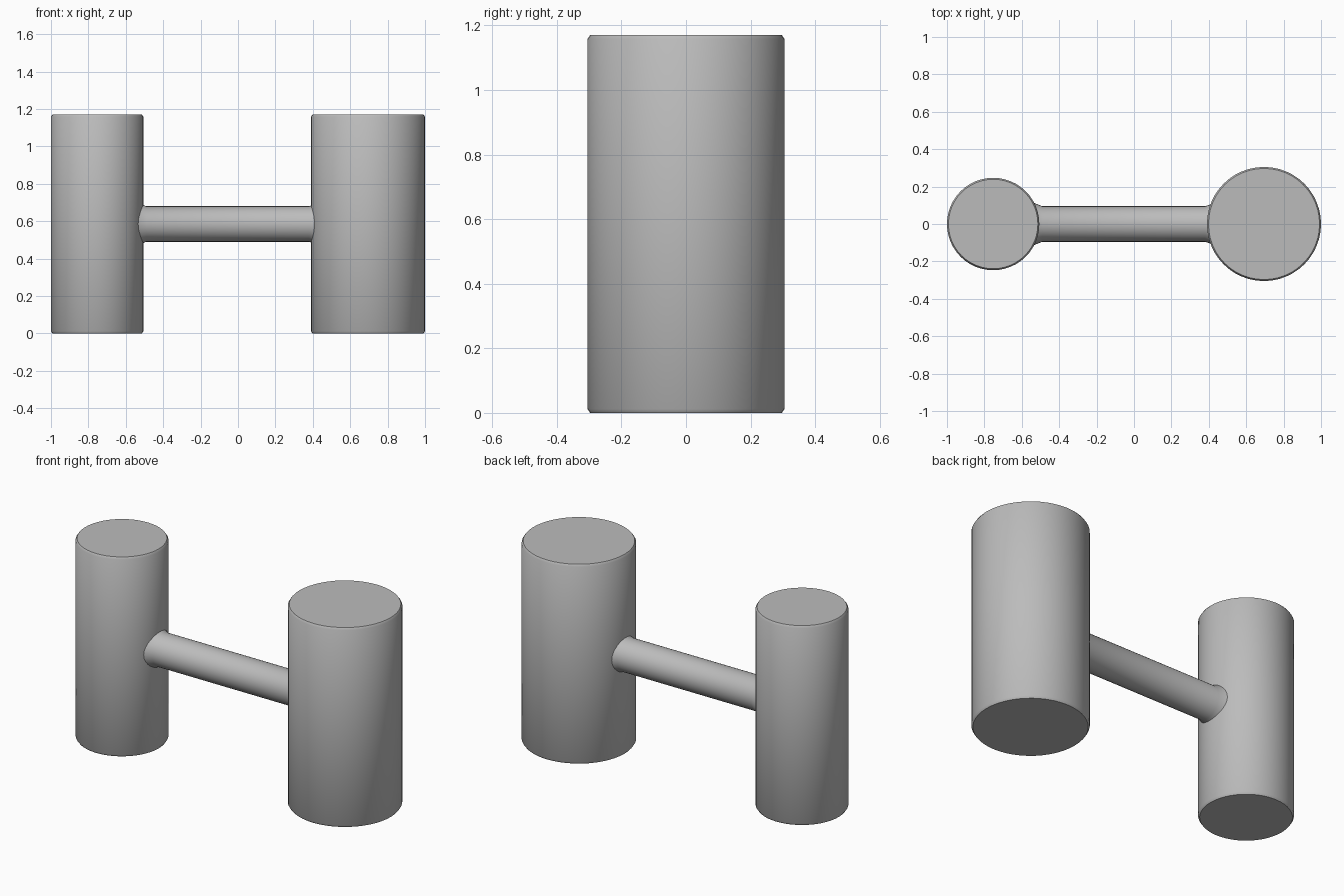
import bpy
import bmesh
from math import cos, sin, tau
from mathutils import Matrix

cube = bpy.data.objects.get("Cube")
if cube:
    bpy.data.objects.remove(cube, do_unlink=True)

GREY = (0.5, 0.5, 0.5, 1)
grey = bpy.data.materials.new("plain grey")
grey.use_nodes = True
grey.diffuse_color = GREY
grey.node_tree.nodes["Principled BSDF"].inputs["Base Color"].default_value = GREY


def lathe(name, profile, sides, matrix):
    """Turn (radius, height) points about the z axis and cap both ends."""
    bm = bmesh.new()
    rings = [[bm.verts.new((r * cos(tau * i / sides), r * sin(tau * i / sides), h))
              for i in range(sides)] for r, h in profile]
    for low, high in zip(rings, rings[1:]):
        for i in range(sides):
            j = (i + 1) % sides
            bm.faces.new((low[i], low[j], high[j], high[i]))
    bm.faces.new(rings[0][::-1])
    bm.faces.new(rings[-1])
    bm.transform(matrix)
    mesh = bpy.data.meshes.new(name)
    bm.to_mesh(mesh)
    bm.free()
    mesh.materials.append(grey)
    obj = bpy.data.objects.new(name, mesh)
    bpy.context.collection.objects.link(obj)
    bpy.ops.object.select_all(action="DESELECT")
    obj.select_set(True)
    bpy.context.view_layer.objects.active = obj
    bpy.ops.object.shade_smooth_by_angle(angle=0.6)
    return obj


# Upright drums with a slightly softened rim
HEIGHT = 1.17
RIM = 0.008
for name, x, radius in (("right_drum", -0.753, 0.247), ("left_drum", 0.695, 0.305)):
    lathe(name, [(radius - RIM, 0), (radius, RIM * 1.5),
                 (radius, HEIGHT - RIM * 1.5), (radius - RIM, HEIGHT)],
          48, Matrix.Translation((x, 0, 0)))

# Connecting bar, flared a little where it meets the drums
lathe("connecting_bar", [(0.115, -0.54), (0.095, -0.49), (0.095, 0.38), (0.108, 0.42)],
      32, Matrix.Translation((0, 0, HEIGHT / 2)) @ Matrix.Rotation(tau / 4, 4, "Y"))
